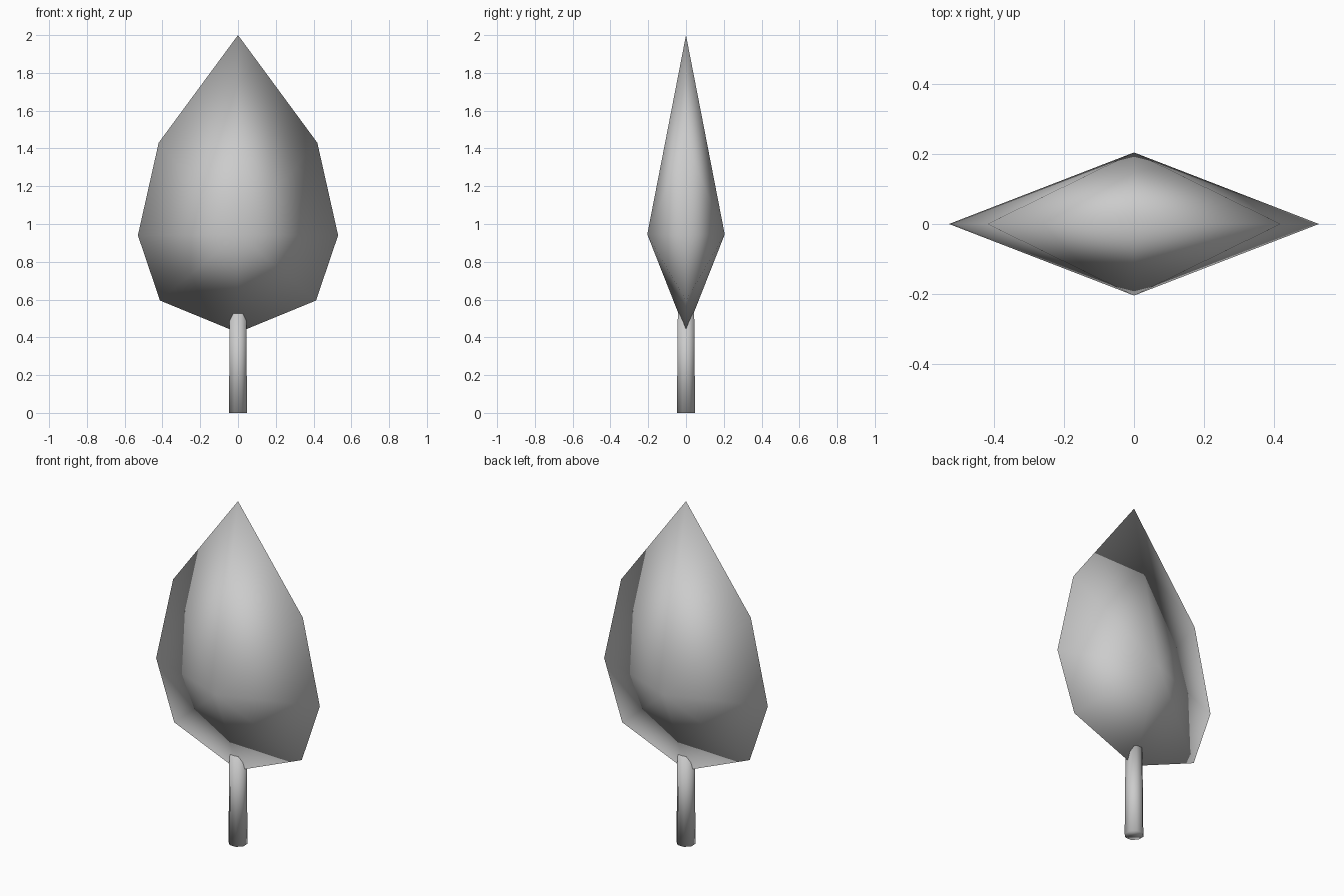
import bpy
import bmesh
import math
from mathutils import Matrix

cube = bpy.data.objects.get("Cube")
if cube:
    bpy.data.objects.remove(cube, do_unlink=True)

grey = bpy.data.materials.new("plain grey")
grey.use_nodes = True
grey.diffuse_color = (0.6, 0.6, 0.6, 1)
grey.node_tree.nodes["Principled BSDF"].inputs["Base Color"].default_value = grey.diffuse_color


def finish(name, bm):
    """Turn a bmesh into a fully smooth grey object."""
    bmesh.ops.recalc_face_normals(bm, faces=bm.faces)
    for face in bm.faces:
        face.smooth = True
    mesh = bpy.data.meshes.new(name)
    bm.to_mesh(mesh)
    bm.free()
    mesh.materials.append(grey)
    obj = bpy.data.objects.new(name, mesh)
    bpy.context.collection.objects.link(obj)
    return obj


# Leaf crown: an eight-point outline fanned to one peak on the front and back
side = [(0.42, 1.43), (0.53, 0.94), (0.413, 0.595)]
outline = [(0, 2.0)] + side + [(0, 0.425)] + [(-x, z) for x, z in reversed(side)]
bm = bmesh.new()
rim = [bm.verts.new((x, 0, z)) for x, z in outline]
for y in (-0.205, 0.205):
    peak = bm.verts.new((0, y, 0.945))
    for a, b in zip(rim, rim[1:] + rim[:1]):
        bm.faces.new((a, b, peak))
finish("leaf_crown", bm)

# Stem: slightly tapered eight-sided post that pokes into the crown
height = 0.525
bm = bmesh.new()
bmesh.ops.create_cone(
    bm, cap_ends=True, segments=8, radius1=0.052, radius2=0.047, depth=height,
    matrix=Matrix.Translation((0, 0, height / 2)) @ Matrix.Rotation(math.pi / 8, 4, "Z"))
finish("stem", bm)
